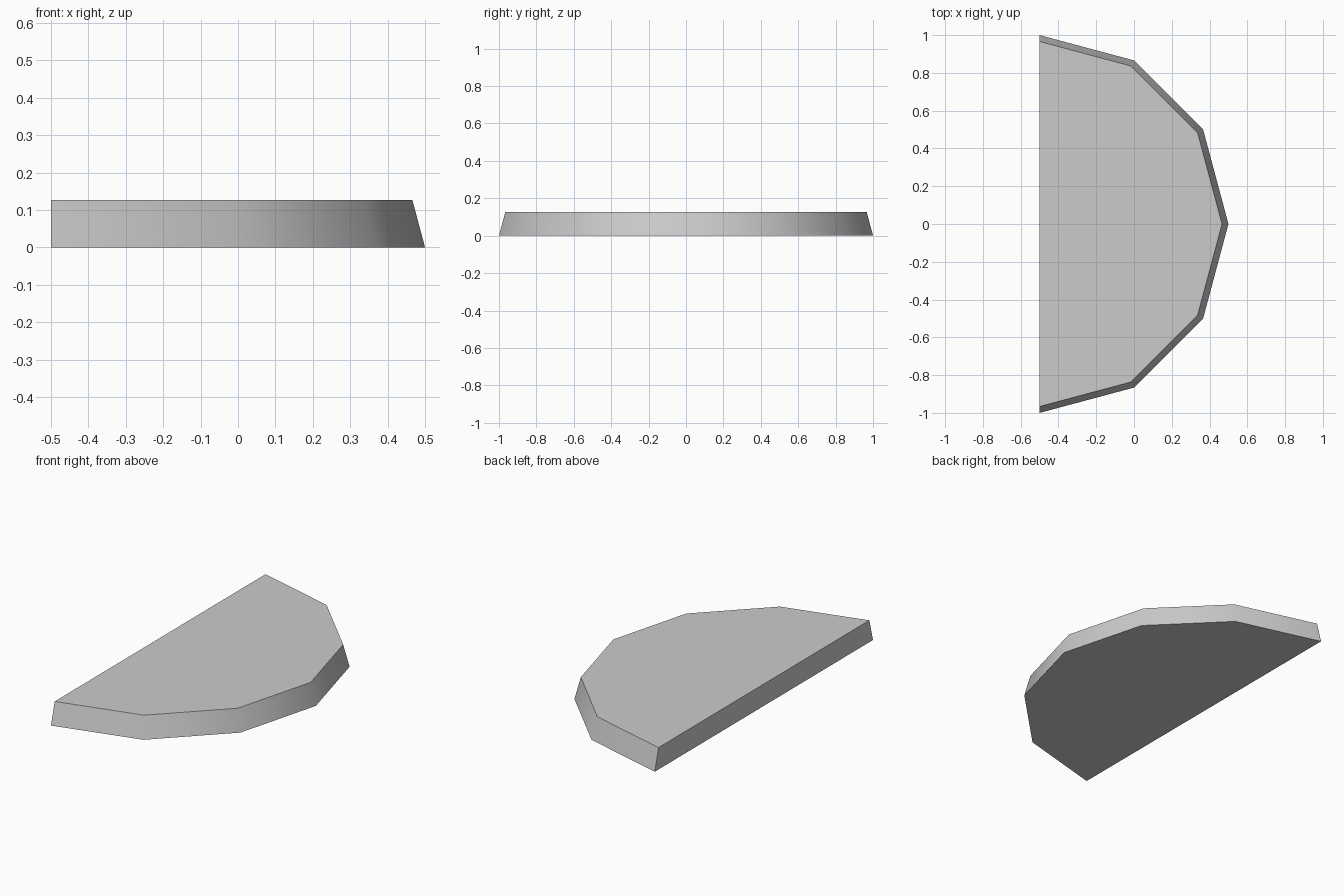
import bpy
import bmesh
from math import cos, sin, pi, radians

HEIGHT = 0.127
BASE_RADIUS = 1.0
TOP_RADIUS = 0.966
SEGMENTS = 6

old = bpy.data.objects.get("Cube")
if old:
    bpy.data.objects.remove(old, do_unlink=True)


def make_material(name, rgb):
    mat = bpy.data.materials.new(name)
    mat.use_nodes = True
    colour = (*rgb, 1.0)
    mat.diffuse_color = colour
    mat.node_tree.nodes["Principled BSDF"].inputs["Base Color"].default_value = colour
    return mat


def half_ring(bm, radius, z):
    """Half of a twelve-sided outline, with its straight side on the left edge."""
    angles = [-pi / 2 + pi * i / SEGMENTS for i in range(SEGMENTS + 1)]
    return [bm.verts.new((radius * cos(a) - 0.5, radius * sin(a), z)) for a in angles]


# Half-round slab with a tapered rim and a flat upright cut side
bm = bmesh.new()
lower = half_ring(bm, BASE_RADIUS, 0)
upper = half_ring(bm, TOP_RADIUS, HEIGHT)
bm.faces.new(upper)
bm.faces.new(lower[::-1])
count = len(lower)
for i in range(count):
    j = (i + 1) % count
    bm.faces.new((lower[i], lower[j], upper[j], upper[i]))
bmesh.ops.recalc_face_normals(bm, faces=bm.faces)

mesh = bpy.data.meshes.new("half_round_slab")
bm.to_mesh(mesh)
bm.free()
slab = bpy.data.objects.new("half_round_slab", mesh)
bpy.context.collection.objects.link(slab)
mesh.materials.append(make_material("light_grey", (0.6, 0.6, 0.6)))

# Smooth rim, crisp top, bottom and cut side
bpy.ops.object.select_all(action="DESELECT")
slab.select_set(True)
bpy.context.view_layer.objects.active = slab
bpy.ops.object.shade_smooth_by_angle(angle=radians(40))
